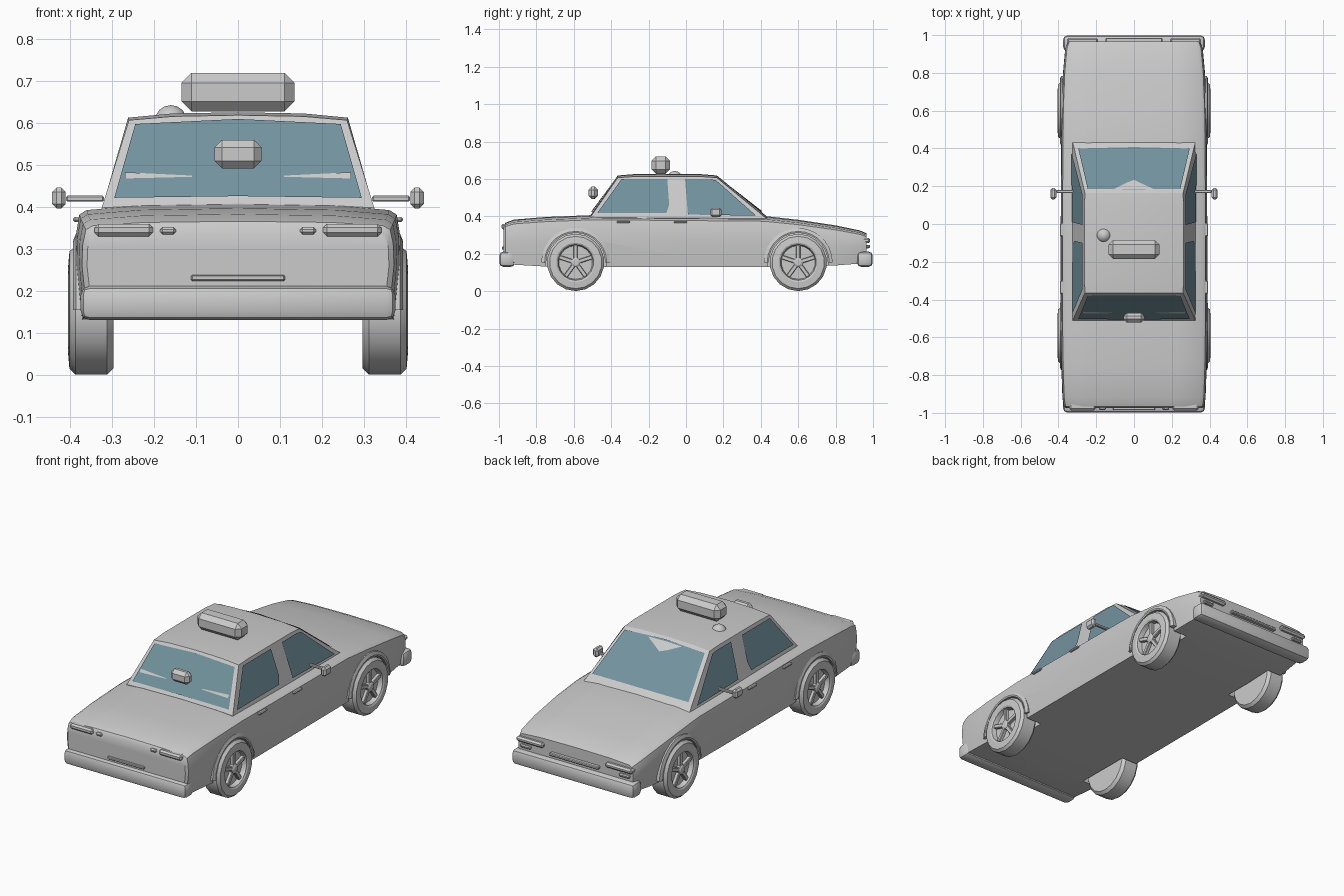
import bpy, bmesh
from math import sin, cos, pi
from mathutils import Vector, Matrix

if "Cube" in bpy.data.objects:
    bpy.data.objects.remove(bpy.data.objects["Cube"])

glass = bpy.data.materials.new("window_glass")
glass.diffuse_color = (0.17, 0.29, 0.34, 1)
glass.use_nodes = True
glass.node_tree.nodes["Principled BSDF"].inputs["Base Color"].default_value = glass.diffuse_color


def finish(name, bm, angle=30, mat=None, recalc=True):
    if recalc:
        bmesh.ops.recalc_face_normals(bm, faces=bm.faces)
    me = bpy.data.meshes.new(name)
    bm.to_mesh(me)
    bm.free()
    ob = bpy.data.objects.new(name, me)
    bpy.context.collection.objects.link(ob)
    if mat:
        me.materials.append(mat)
    if angle:
        smooth(ob, angle)
    return ob


def smooth(ob, angle):
    bpy.ops.object.select_all(action='DESELECT')
    ob.select_set(True)
    bpy.context.view_layer.objects.active = ob
    bpy.ops.object.shade_smooth_by_angle(angle=angle * pi / 180)


def loft(name, rings, angle=30, caps=True, closed=False):
    bm = bmesh.new()
    vs = [[bm.verts.new(p) for p in r] for r in rings]
    n, m = len(vs[0]), len(vs)
    for i in range(m if closed else m - 1):
        a, b = vs[i], vs[(i + 1) % m]
        for j in range(n):
            k = (j + 1) % n
            bm.faces.new((a[j], a[k], b[k], b[j]))
    if caps and not closed:
        bm.faces.new(vs[0])
        bm.faces.new(vs[-1])
    return finish(name, bm, angle)


def box(name, lo, hi, bevel=0.0, seg=1, rot=0, pivot=None):
    bm = bmesh.new()
    lo, hi = Vector(lo), Vector(hi)
    bmesh.ops.create_cube(bm, size=1, matrix=Matrix.Translation((lo + hi) / 2) @ Matrix.Diagonal((*(hi - lo), 1)))
    if bevel:
        bmesh.ops.bevel(bm, geom=bm.edges[:], offset=bevel, segments=seg, profile=0.5, affect='EDGES')
    if rot:
        bmesh.ops.rotate(bm, verts=bm.verts, cent=pivot, matrix=Matrix.Rotation(rot, 3, 'X'))
    return finish(name, bm, 35)


def mbox(name, lo, hi, **kw):
    # mirrored pair of boxes
    box(name + "_right", lo, hi, **kw)
    box(name + "_left", (-hi[0], lo[1], lo[2]), (-lo[0], hi[1], hi[2]), **kw)


def mirrored(half, y):
    # ring from a half section that starts and ends on the centre line
    return [(x, y, z) for x, z in half] + [(-x, y, z) for x, z in half[-2:0:-1]]


# body shell: y, half width, bottom, edge height, centre height
body_secs = [(-0.975, .360, .160, .340, .350), (-0.965, .372, .150, .352, .366), (-0.92, .379, .142, .366, .383),
             (-0.75, .385, .132, .378, .397), (-0.5, .388, .13, .388, .407), (0, .388, .13, .384, .40),
             (0.42, .386, .13, .380, .402), (0.6, .384, .13, .362, .382), (0.8, .376, .138, .334, .352),
             (0.93, .364, .148, .310, .325), (0.965, .352, .155, .297, .310)]
rings = []
for y, w, b, e, t in body_secs:
    h = e - b
    rings.append(mirrored([(0, b), (w * .965, b), (w * .98, b + .2 * h), (w, b + .55 * h), (w * .995, b + .8 * h),
                           (w * .975, e - .006), (w * .93, e + .25 * (t - e)), (w * .6, e + .8 * (t - e)), (0, t)], y))
body = loft("body", rings, angle=0)

# wheel wells
WY = (-0.59, 0.60)
for wy in WY:
    for s in (-1, 1):
        c = loft("well_cutter", [[(s * x, wy + .163 * cos(a * pi / 16), .155 + .163 * sin(a * pi / 16))
                                  for a in range(32)] for x in (.28, .48)], angle=0)
        m = body.modifiers.new("well", 'BOOLEAN')
        m.operation, m.object, m.solver = 'DIFFERENCE', c, 'EXACT'
        bpy.context.view_layer.objects.active = body
        bpy.ops.object.modifier_apply(modifier=m.name)
        bpy.data.objects.remove(c)
smooth(body, 35)

# cabin
cab = []
for y, w, z, c in [(-.51, .325, .398, .408), (-.365, .26, .607, .619), (-.28, .262, .613, .626),
                   (.08, .262, .613, .626), (.165, .26, .607, .619), (.435, .325, .385, .398)]:
    cab.append(mirrored([(0, .37), (.332, .37), (w, z), (w * .6, c - .003), (0, c)], y))
loft("cabin", cab, 25)


# windows
def panel(name, pts, off):
    bm = bmesh.new()
    off = Vector(off)
    f = bm.faces.new([bm.verts.new(Vector(p) + off) for p in pts])
    f.normal_update()
    if f.normal.dot(off) < 0:
        f.normal_flip()
    finish(name, bm, 0, glass, recalc=False)


fy = lambda z: -.51 + (z - .398) * .694
ry = lambda z: .165 + (.607 - z) * 1.216
scr = [(-.295, .418), (0, .422), (.295, .418), (.245, .594), (0, .606), (-.245, .594)]
panel("front_window", [(x, fy(z - .01 * (x == 0)), z) for x, z in scr], (0, -.006, .004))
panel("back_window", [(x, ry(z - .01 * (x == 0)), z) for x, z in scr], (0, .005, .006))
side = {"front": [(-.475, .415), (-.105, .415), (-.09, .46), (-.10, .597), (-.345, .597)],
        "rear": [(.01, .408), (.375, .402), (.16, .592), (.125, .597), (-.005, .597)]}
for s in (-1, 1):
    for nm, pts in side.items():
        panel(nm + "_side_window", [(s * (.328 - (z - .39) * .30), y, z) for y, z in pts], (s * .006, 0, .002))

# wheels
tyre = [(.297, 0), (.297, .10), (.297, .138), (.312, .153), (.388, .153), (.402, .140), (.405, .105), (.400, .096),
        (.375, .090), (.375, 0.001)]
N = 18
for wy in WY:
    for s in (-1, 1):
        c = Vector((0, wy, .154))
        bm = bmesh.new()
        vs = [bm.verts.new((s * x, wy, .154 + r)) for x, r in tyre]
        es = [bm.edges.new(p) for p in zip(vs, vs[1:])]
        bmesh.ops.spin(bm, geom=vs + es, cent=c, axis=(1, 0, 0), angle=2 * pi, steps=N)
        bmesh.ops.remove_doubles(bm, verts=bm.verts, dist=.0005)
        finish("wheel", bm, 30)
        lo, hi = sorted((s * .373, s * .393))
        for k in range(5):
            box("wheel_spoke", (lo, wy - .011, .165), (hi, wy + .011, .247), .003, rot=2 * pi * k / 5, pivot=c)
        loft("wheel_hub", [[(s * x, wy + r * cos(a * pi / 5), .154 + r * sin(a * pi / 5)) for a in range(10)]
                           for x, r in ((.37, .026), (.394, .026), (.40, .016))])
        # arch lip above the wheel
        loft("wheel_arch", [[(s * x, wy + r * cos(t), .154 + r * sin(t)) for x, r in
                             ((.355, .158), (.391, .158), (.393, .166), (.386, .184), (.355, .184))]
                            for t in [pi * (i / 14) for i in range(15)]])

# bumpers
for s, nm, w in ((-1, "front_bumper", .375), (1, "rear_bumper", .375)):
    y0, y1 = sorted((s * .915, s * .998))
    box(nm, (-w, y0, .13), (w, y1, .212), .022, 2)

# front lamps and trim
mbox("headlight", (.203, -.987, .330), (.342, -.94, .360), bevel=.009)
mbox("marker_lamp", (.148, -.985, .335), (.186, -.95, .352), bevel=.006)
box("front_trim_bar", (-.112, -.985, .224), (.112, -.95, .238), .003)
# rear lamps and trim
mbox("tail_lamp", (.19, .93, .258), (.355, .985, .285), bevel=.009)
mbox("tail_reflector", (.27, .94, .228), (.335, .978, .244), bevel=.005)
box("rear_trim_bar", (-.15, .95, .232), (.15, .985, .248), .004)

# wing mirrors and door handles
mbox("mirror_arm", (.32, .165, .413), (.41, .18, .427), bevel=.003)
mbox("mirror_head", (.411, .13, .397), (.443, .19, .446), bevel=.010)
for y in (-.335, -.03):
    mbox("door_handle", (.375, y - .035, .364), (.393, y + .035, .376), bevel=.004)

# roof box, dome and window lamp
box("roof_box", (-.135, -.185, .628), (.135, -.085, .72), .024)
bm = bmesh.new()
bmesh.ops.create_uvsphere(bm, u_segments=14, v_segments=8, radius=.04,
                          matrix=Matrix.Translation((-.16, -.06, .603)))
finish("roof_dome", bm, 40)
box("window_lamp", (-.056, -.522, .492), (.056, -.47, .56), .018)

# wipers
for s in (-1, 1):
    bm = bmesh.new()
    for x, z in ((.11, .470), (.27, .466), (.27, .481), (.11, .473)):
        bm.verts.new((s * x, fy(z) - .012, z + .002))
    bm.faces.new(bm.verts)
    bmesh.ops.solidify(bm, geom=bm.faces[:], thickness=.005)
    finish("wiper", bm, 0)
